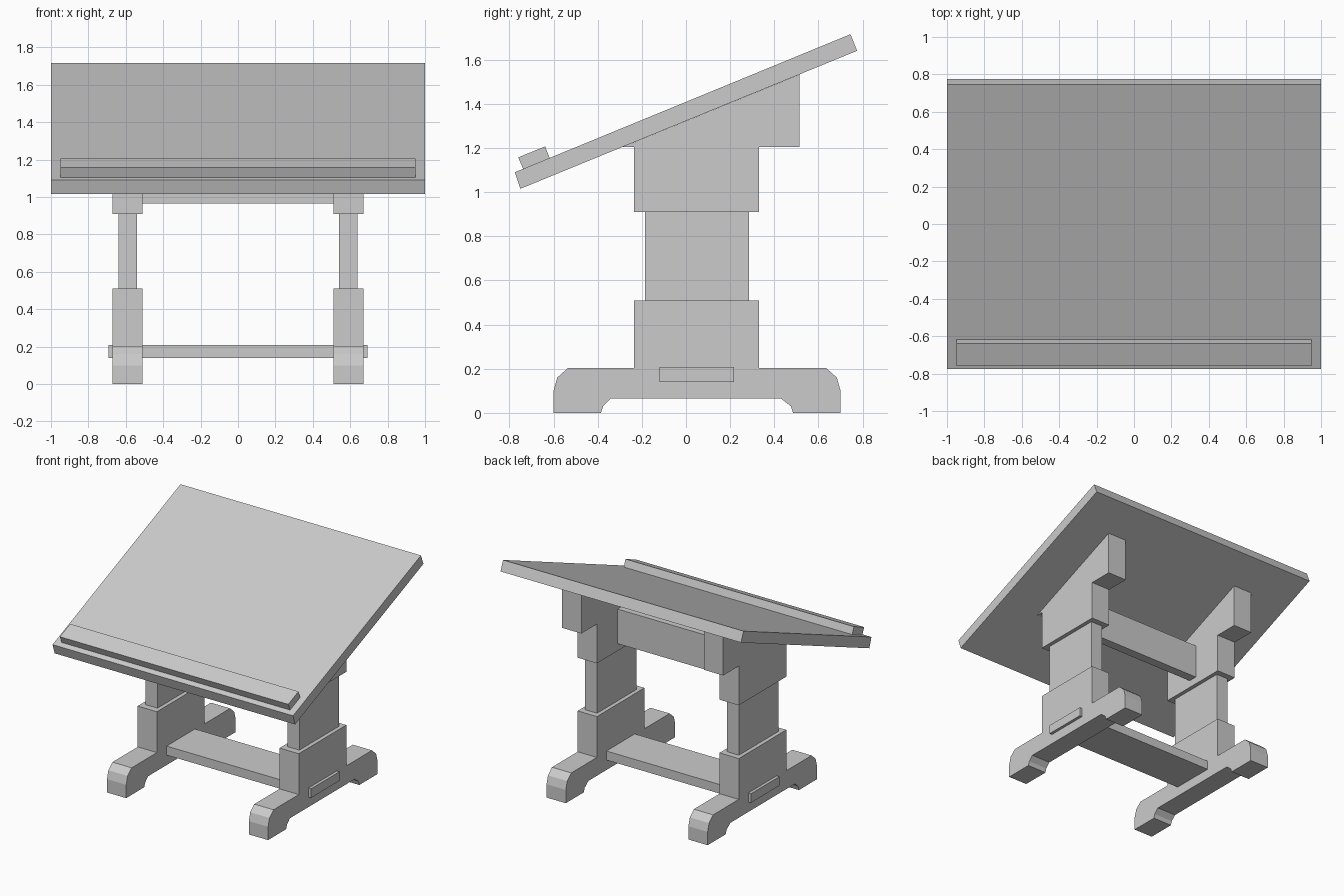
import bpy, bmesh

if "Cube" in bpy.data.objects:
    bpy.data.objects.remove(bpy.data.objects["Cube"])


def extrude_profile(name, profile, x0, x1):
    """Extrude a closed (y, z) outline along x."""
    bm = bmesh.new()
    face = bm.faces.new([bm.verts.new((x0, y, z)) for y, z in profile])
    ext = bmesh.ops.extrude_face_region(bm, geom=[face])
    verts = [g for g in ext["geom"] if isinstance(g, bmesh.types.BMVert)]
    bmesh.ops.translate(bm, verts=verts, vec=(x1 - x0, 0, 0))
    bmesh.ops.recalc_face_normals(bm, faces=bm.faces)
    mesh = bpy.data.meshes.new(name)
    bm.to_mesh(mesh)
    bm.free()
    obj = bpy.data.objects.new(name, mesh)
    bpy.context.collection.objects.link(obj)
    return obj


def rect(y0, y1, z0, z1):
    return [(y0, z0), (y1, z0), (y1, z1), (y0, z1)]


# Sloped drawing board and its pencil ledge
extrude_profile("board", [(-0.75, 1.015), (0.775, 1.64),
                          (0.745, 1.715), (-0.775, 1.09)], -1, 1)
extrude_profile("pencil_ledge", [(-0.737, 1.104), (-0.617, 1.153),
                                 (-0.638, 1.207), (-0.76, 1.157)], -0.95, 0.95)

# Foot with rounded shoulders and a relieved underside
foot = [(-0.6, 0), (-0.385, 0), (-0.375, 0.03), (-0.34, 0.065),
        (0.43, 0.065), (0.475, 0.03), (0.485, 0), (0.7, 0),
        (0.7, 0.1), (0.683, 0.16), (0.635, 0.203),
        (-0.535, 0.203), (-0.583, 0.16), (-0.6, 0.1)]

# Upper block with the wedge that carries the board
bracket = [(-0.235, 0.91), (0.33, 0.91), (0.33, 1.205), (0.515, 1.205),
           (0.515, 1.533), (-0.286, 1.205), (-0.235, 1.205)]

# Leg assemblies, left and right
for side, s in (("left", -1), ("right", 1)):
    extrude_profile(side + "_foot", foot, s * 0.51, s * 0.67)
    extrude_profile(side + "_lower_block", rect(-0.235, 0.33, 0.203, 0.51), s * 0.51, s * 0.67)
    extrude_profile(side + "_post", rect(-0.185, 0.285, 0.51, 0.91), s * 0.54, s * 0.64)
    extrude_profile(side + "_bracket", bracket, s * 0.51, s * 0.67)

# Flat lower stretcher with through tenons, upright upper stretcher
extrude_profile("lower_stretcher", rect(-0.12, 0.217, 0.14, 0.208), -0.692, 0.692)
extrude_profile("upper_stretcher", rect(0.015, 0.085, 0.965, 1.225), -0.51, 0.51)
